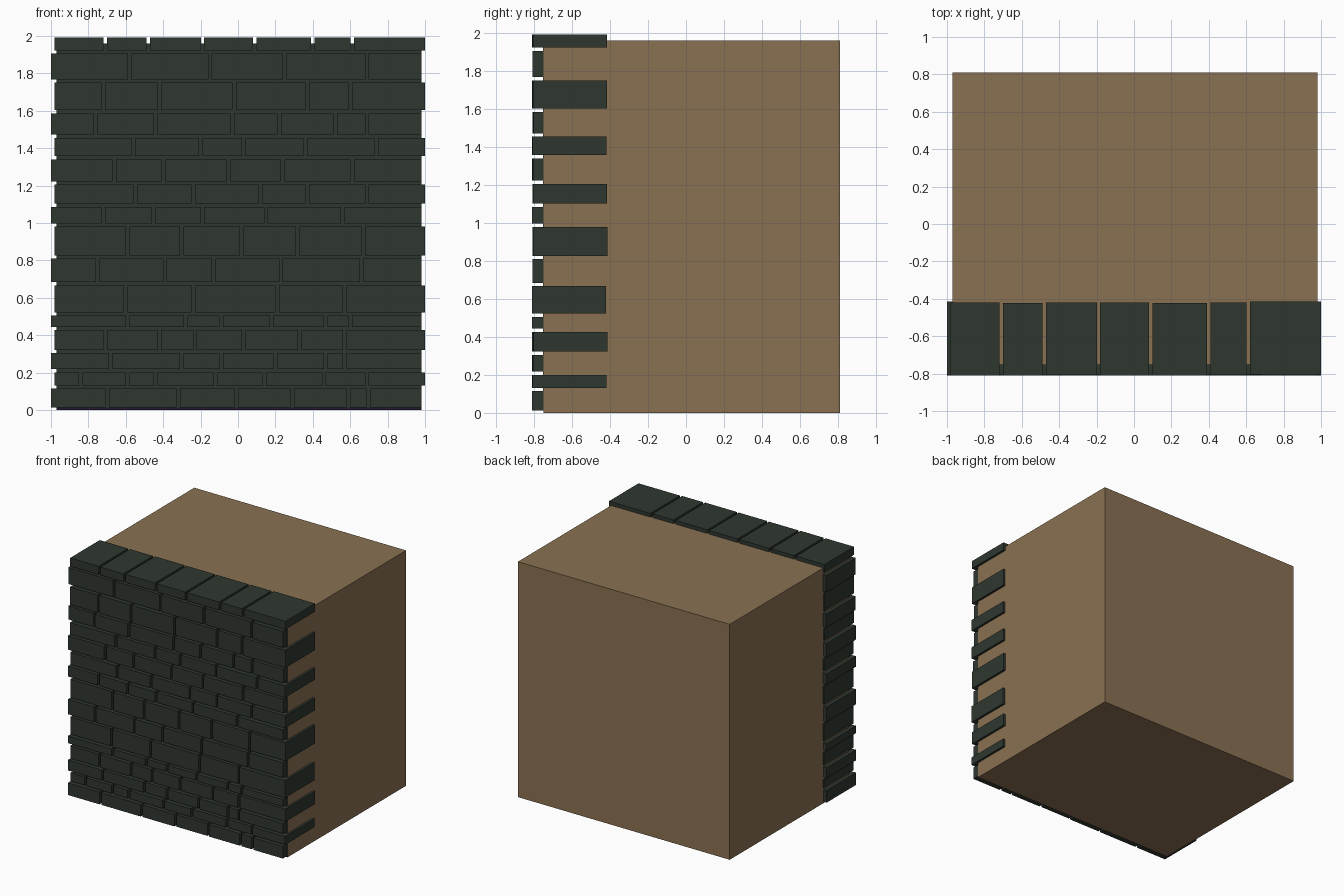
import bpy, bmesh, random

if "Cube" in bpy.data.objects:
    bpy.data.objects.remove(bpy.data.objects["Cube"])
random.seed(4)


def material(name, rgb):
    m = bpy.data.materials.new(name)
    m.diffuse_color = (*rgb, 1)
    m.use_nodes = True
    m.node_tree.nodes["Principled BSDF"].inputs["Base Color"].default_value = m.diffuse_color
    return m


STONE = material("dark green stone", (0.028, 0.039, 0.030))
BROWN = material("brown render", (0.254, 0.165, 0.084))
BASE = material("dark purple base", (0.020, 0.010, 0.030))


def add_box(bm, lo, hi):
    verts = bmesh.ops.create_cube(bm, size=1)["verts"]
    for v in verts:
        for i in range(3):
            v.co[i] = hi[i] if v.co[i] > 0 else lo[i]


def make_object(name, bm, *mats):
    mesh = bpy.data.meshes.new(name)
    bm.normal_update()
    for f in bm.faces:
        if len(mats) > 1 and f.normal.y < -0.9:
            f.material_index = 1
    bm.to_mesh(mesh)
    bm.free()
    for m in mats:
        mesh.materials.append(m)
    bpy.context.collection.objects.link(bpy.data.objects.new(name, mesh))


# plain wall core, with a dark front face
bm = bmesh.new()
add_box(bm, (-0.97, -0.75, 0), (0.981, 0.81, 1.96))
make_object("wall_core", bm, BROWN, BASE)

# mortar backing seen in the joints
bm = bmesh.new()
add_box(bm, (-0.97, -0.753, 0.014), (0.981, -0.7495, 1.959))
make_object("mortar_backing", bm, STONE)

# heights of the bed joints, top to bottom, and upright joints in each course
BEDS = [2.0, 1.914, 1.759, 1.594, 1.463, 1.348, 1.214, 1.094, 0.989,
        0.818, 0.676, 0.513, 0.436, 0.313, 0.209, 0.123, 0.004]
COURSES = [
    (-.71, -.48, -.19, .09, .40, .61),
    (-.58, -.15, .25, .69),
    (-.72, -.42, -.02, .37, .60),
    (-.76, -.44, -.03, .22, .52, .69),
    (-.56, -.20, .03, .36, .74),
    (-.66, -.40, -.05, .24, .61),
    (-.55, -.24, .12, .37, .69),
    (-.72, -.45, -.19, .15, .56),
    (-.59, -.30, .02, .32, .67),
    (-.75, -.39, -.13, .23, .66),
    (-.60, -.24, .21, .57),
    (-.59, -.28, -.09, .18, .47, .60),
    (-.71, -.42, -.23, .03, .33, .57),
    (-.68, -.30, -.09, .20, .47, .57),
    (-.84, -.59, -.44, -.12, .14, .46, .69),
    (-.70, -.32, -.01, .29, .59, .70),
]

# stone courses, alternately shifted left and right
GAP = 0.009
bm = bmesh.new()
for i, joints in enumerate(COURSES):
    left, right = (-0.98, 1.0) if i % 2 == 0 else (-1.0, 0.98)
    ends = [left - GAP, *joints, right + GAP]
    for a, b in zip(ends, ends[1:]):
        dy = random.uniform(-0.003, 0.005)
        add_box(bm, (a + GAP, -0.808 + dy, BEDS[i + 1] + GAP),
                (b - GAP, -0.419 + dy, BEDS[i] - GAP))
make_object("stone_courses", bm, STONE)
